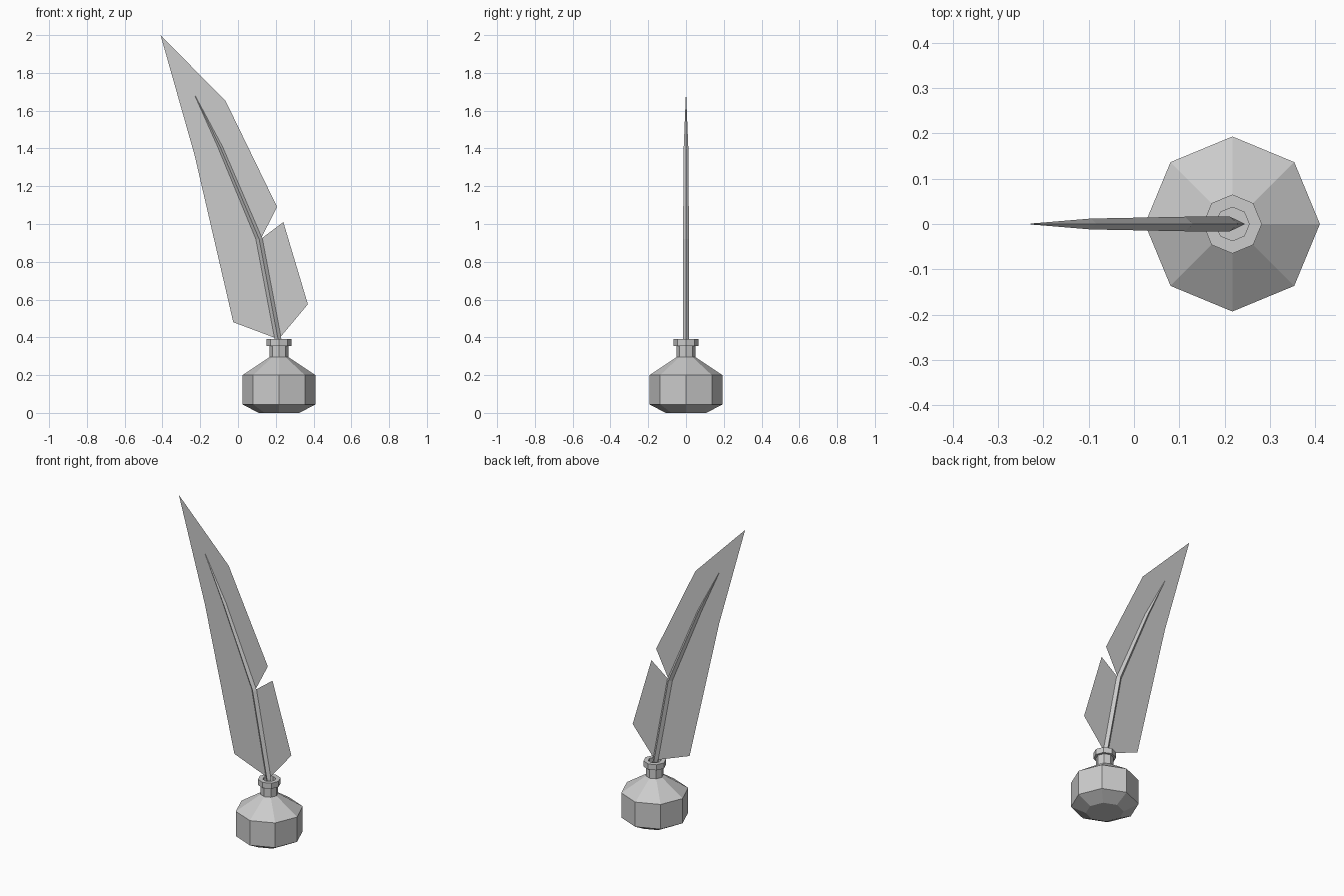
import bpy, bmesh, math
from mathutils import Vector

cube = bpy.data.objects.get("Cube")
if cube:
    bpy.data.objects.remove(cube, do_unlink=True)

grey = bpy.data.materials.new("plain grey")
grey.use_nodes = True
grey.diffuse_color = (0.6, 0.6, 0.6, 1)
grey.node_tree.nodes["Principled BSDF"].inputs["Base Color"].default_value = (0.6, 0.6, 0.6, 1)


def finish(name, bm, closed=True):
    if closed:
        bmesh.ops.recalc_face_normals(bm, faces=bm.faces)
    mesh = bpy.data.meshes.new(name)
    bm.to_mesh(mesh)
    bm.free()
    mesh.materials.append(grey)
    obj = bpy.data.objects.new(name, mesh)
    bpy.context.collection.objects.link(obj)
    return obj


def skin_rings(bm, rings):
    """Join successive rings of vertices with quads and cap both ends."""
    for a, b in zip(rings, rings[1:]):
        n = len(a)
        for i in range(n):
            j = (i + 1) % n
            bm.faces.new((a[i], a[j], b[j], b[i]))
    bm.faces.new(rings[0])
    bm.faces.new(rings[-1])


def ring(bm, centre, rx, ry, sides):
    angles = [math.tau * i / sides for i in range(sides)]
    return [bm.verts.new(Vector(centre) + Vector((rx * math.cos(a), ry * math.sin(a), 0)))
            for a in angles]


# Eight-sided ink bottle with a lipped, hollow neck
bottle_x = 0.217
profile = [(0.108, 0), (0.193, 0.045), (0.193, 0.2), (0.05, 0.295), (0.05, 0.355),
           (0.065, 0.355), (0.065, 0.39), (0.037, 0.39), (0.037, 0.2)]
bm = bmesh.new()
skin_rings(bm, [ring(bm, (bottle_x, 0, z), r, r, 8) for r, z in profile])
finish("ink_bottle", bm)

# Diamond-section quill shaft: nib, two bends, tapered tip (x, z, half width)
path = [(0.243, 0.22, 0.001), (0.212, 0.39, 0.016), (0.112, 0.92, 0.016),
        (-0.095, 1.41, 0.012), (-0.228, 1.68, 0.001)]
bm = bmesh.new()
skin_rings(bm, [ring(bm, (x, 0, z), w * 1.1, w, 4) for x, z, w in path])
finish("quill_shaft", bm)

# Flat feather vane with a notch on each side
outline = [(-0.41, 2.0), (-0.245, 1.43), (-0.1, 1.385), (-0.23, 1.365), (-0.025, 0.48),
           (0.215, 0.39), (0.37, 0.575), (0.24, 1.01), (0.12, 0.92), (0.207, 1.09),
           (-0.065, 1.65)]
bm = bmesh.new()
vane = bm.faces.new([bm.verts.new((x, 0, z)) for x, z in outline])
bmesh.ops.triangulate(bm, faces=[vane], ngon_method="EAR_CLIP")
finish("feather_vane", bm, closed=False)
